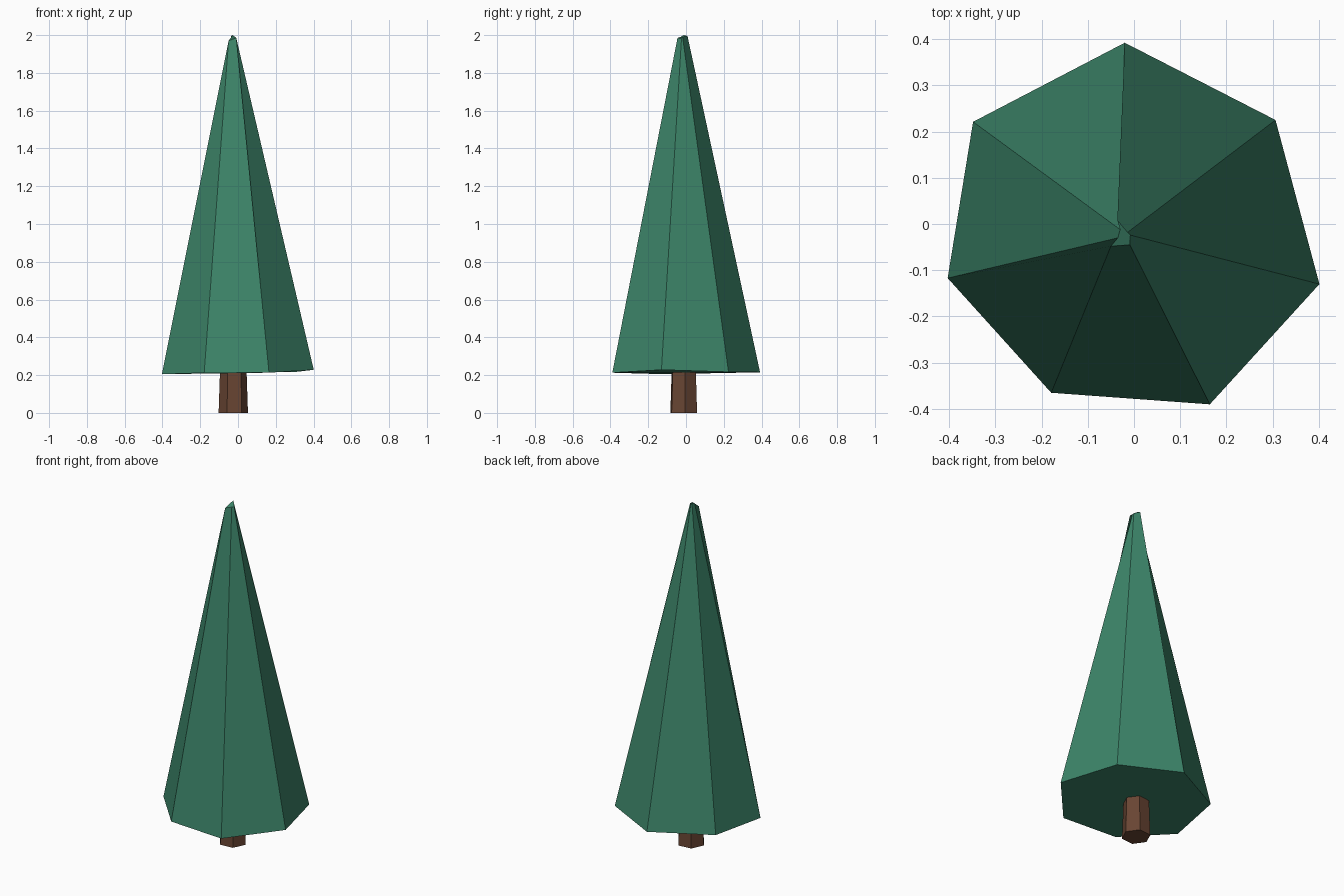
import bpy, bmesh
from math import cos, sin, radians

if "Cube" in bpy.data.objects:
    bpy.data.objects.remove(bpy.data.objects["Cube"])


def loft(name, bottom, top, color):
    """Closed flat-faced solid between two rings with equal point counts."""
    bm = bmesh.new()
    lo = [bm.verts.new(p) for p in bottom]
    hi = [bm.verts.new(p) for p in top]
    n = len(lo)
    for i in range(n):
        j = (i + 1) % n
        bm.faces.new((lo[i], lo[j], hi[j], hi[i]))
    bm.faces.new(lo[::-1])
    bm.faces.new(hi)
    bmesh.ops.recalc_face_normals(bm, faces=bm.faces)
    mesh = bpy.data.meshes.new(name)
    bm.to_mesh(mesh)
    bm.free()
    mat = bpy.data.materials.new(name + "_colour")
    mat.diffuse_color = color
    mat.use_nodes = True
    mat.node_tree.nodes["Principled BSDF"].inputs["Base Color"].default_value = mat.diffuse_color
    mesh.materials.append(mat)
    obj = bpy.data.objects.new(name, mesh)
    bpy.context.collection.objects.link(obj)
    return obj


def ring(cx, cy, z, r, sides, turn):
    return [(cx + r * cos(radians(turn + 360 * i / sides)),
             cy + r * sin(radians(turn + 360 * i / sides)), z)
            for i in range(sides)]


# foliage: slightly irregular seven-sided cone, counter-clockwise
skirt = [(-0.02, 0.392, 0.215), (-0.348, 0.221, 0.218), (-0.403, -0.117, 0.205),
         (-0.179, -0.365, 0.212), (0.164, -0.39, 0.213), (0.401, -0.13, 0.228),
         (0.306, 0.225, 0.217)]
tip = [(-0.036, 0.008, 1.995), (-0.03, -0.012, 2.0), (-0.035, -0.03, 1.99),
       (-0.05, -0.048, 1.97), (-0.009, -0.045, 1.985), (-0.008, -0.024, 1.98),
       (-0.014, -0.018, 1.99)]
loft("foliage", skirt, tip, (0.045, 0.23, 0.14, 1))

# trunk: tapered hexagonal post
loft("trunk", ring(-0.025, -0.012, 0, 0.078, 6, 5),
     ring(-0.025, -0.012, 0.24, 0.07, 6, 5), (0.14, 0.06, 0.033, 1))
